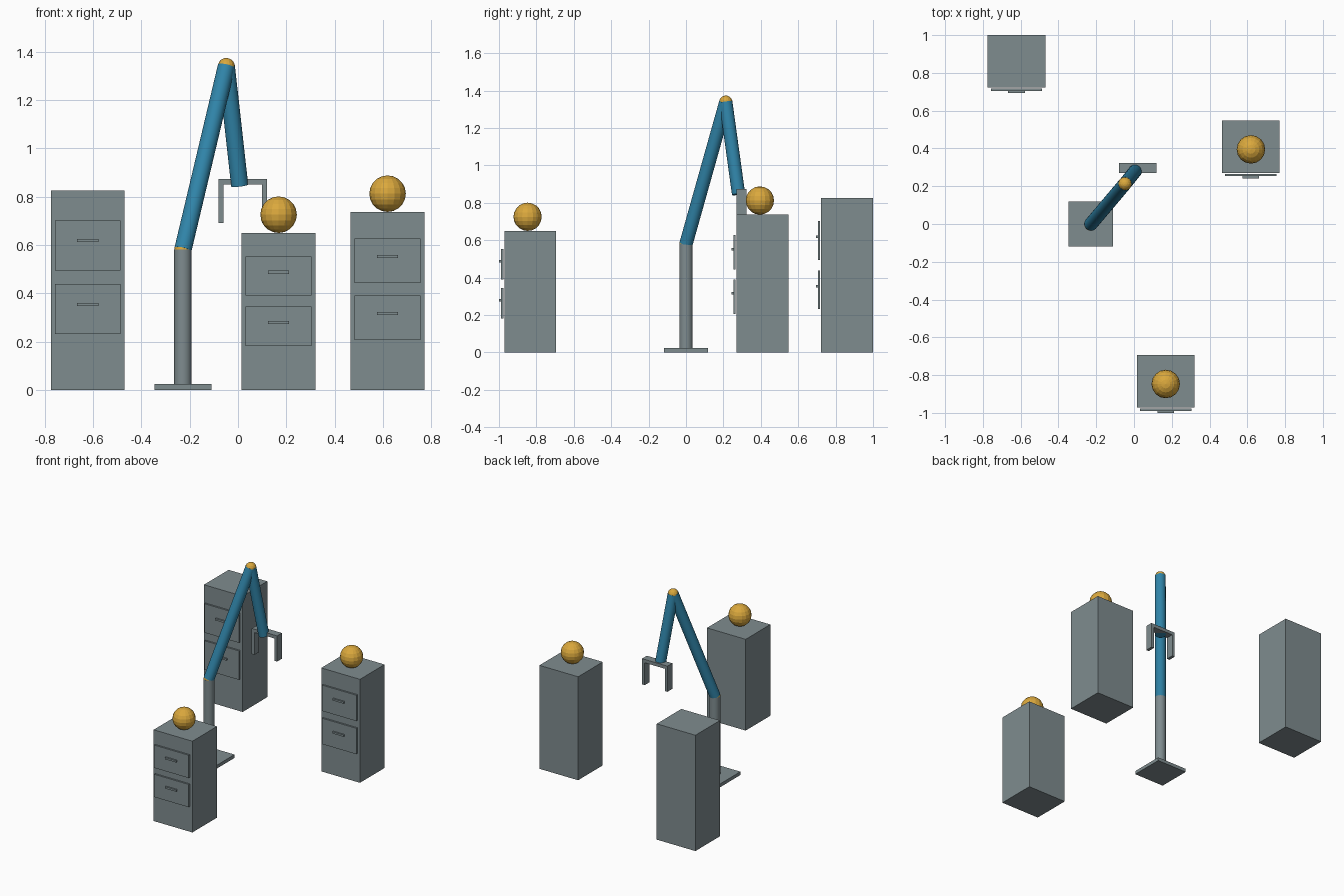
import bpy
from mathutils import Vector

if "Cube" in bpy.data.objects:
    bpy.data.objects.remove(bpy.data.objects["Cube"])


def material(name, rgb):
    m = bpy.data.materials.new(name)
    m.diffuse_color = (*rgb, 1)
    m.use_nodes = True
    m.node_tree.nodes["Principled BSDF"].inputs["Base Color"].default_value = m.diffuse_color
    return m


GREY = material("steel grey", (0.212, 0.262, 0.275))
BLUE = material("arm blue", (0.030, 0.235, 0.400))
GOLD = material("golden yellow", (0.70, 0.39, 0.046))


def finish(name, mat):
    ob = bpy.context.object
    ob.name = name
    ob.data.materials.append(mat)
    return ob


def box(name, x, y, z, mat=GREY):
    """Box from (min, max) ranges on each axis."""
    bpy.ops.mesh.primitive_cube_add(size=1, location=[(r[0] + r[1]) / 2 for r in (x, y, z)])
    ob = finish(name, mat)
    ob.scale = [r[1] - r[0] for r in (x, y, z)]
    bpy.ops.object.transform_apply(location=False, rotation=False, scale=True)
    return ob


def ball(name, centre, radius):
    bpy.ops.mesh.primitive_uv_sphere_add(segments=16, ring_count=10, radius=radius, location=centre)
    return finish(name, GOLD)


def rod(name, a, b, radius, mat):
    """Cylinder between two points."""
    a, b = Vector(a), Vector(b)
    bpy.ops.mesh.primitive_cylinder_add(vertices=24, radius=radius, depth=(b - a).length,
                                        location=(a + b) / 2)
    ob = finish(name, mat)
    ob.rotation_euler = (b - a).to_track_quat('Z', 'Y').to_euler()
    bpy.ops.object.shade_smooth_by_angle()
    return ob


def cabinet(name, cx, front, h, with_ball):
    """Two-drawer cabinet, optionally with a ball on top."""
    box(name + "_body", (cx - 0.1525, cx + 0.1525), (front, front + 0.277), (0, h))
    for label, mid, grip in (("lower", 0.405, 0.429), ("upper", 0.725, 0.749)):
        z, zg = mid * h, grip * h
        box(f"{name}_{label}_drawer", (cx - 0.136, cx + 0.136),
            (front - 0.018, front - 0.006), (z - 0.125 * h, z + 0.125 * h))
        box(f"{name}_{label}_handle", (cx - 0.044, cx + 0.044),
            (front - 0.029, front - 0.016), (zg - 0.0065, zg + 0.0065))
    if with_ball:
        ball(name + "_ball", (cx, front + 0.124, h + 0.075), 0.0755)


# Cabinets
cabinet("tall_cabinet", -0.622, 0.723, 0.825, False)
cabinet("short_cabinet", 0.168, -0.971, 0.65, True)
cabinet("middle_cabinet", 0.619, 0.271, 0.737, True)

# Robot arm: base, column, joints and two links
shoulder = (-0.228, 0, 0.58)
elbow = (-0.048, 0.213, 1.338)
wrist = (0.007, 0.281, 0.846)
box("base_plate", (-0.346, -0.110), (-0.118, 0.118), (0, 0.024))
rod("column", (-0.228, 0, 0.02), shoulder, 0.036, GREY)
ball("shoulder_joint", shoulder, 0.0355)
rod("upper_arm", shoulder, elbow, 0.036, BLUE)
ball("elbow_joint", elbow, 0.0355)
rod("forearm", elbow, wrist, 0.0355, BLUE)

# Gripper: palm bar and two mirrored fingers
gx, gy = 0.020, (0.269, 0.323)
box("gripper_palm", (gx - 0.1, gx + 0.1), gy, (0.849, 0.873))
for side, label in ((-1, "left"), (1, "right")):
    x = sorted((gx + side * 0.1, gx + side * 0.079))
    box(f"gripper_{label}_finger", x, gy, (0.69, 0.851))
